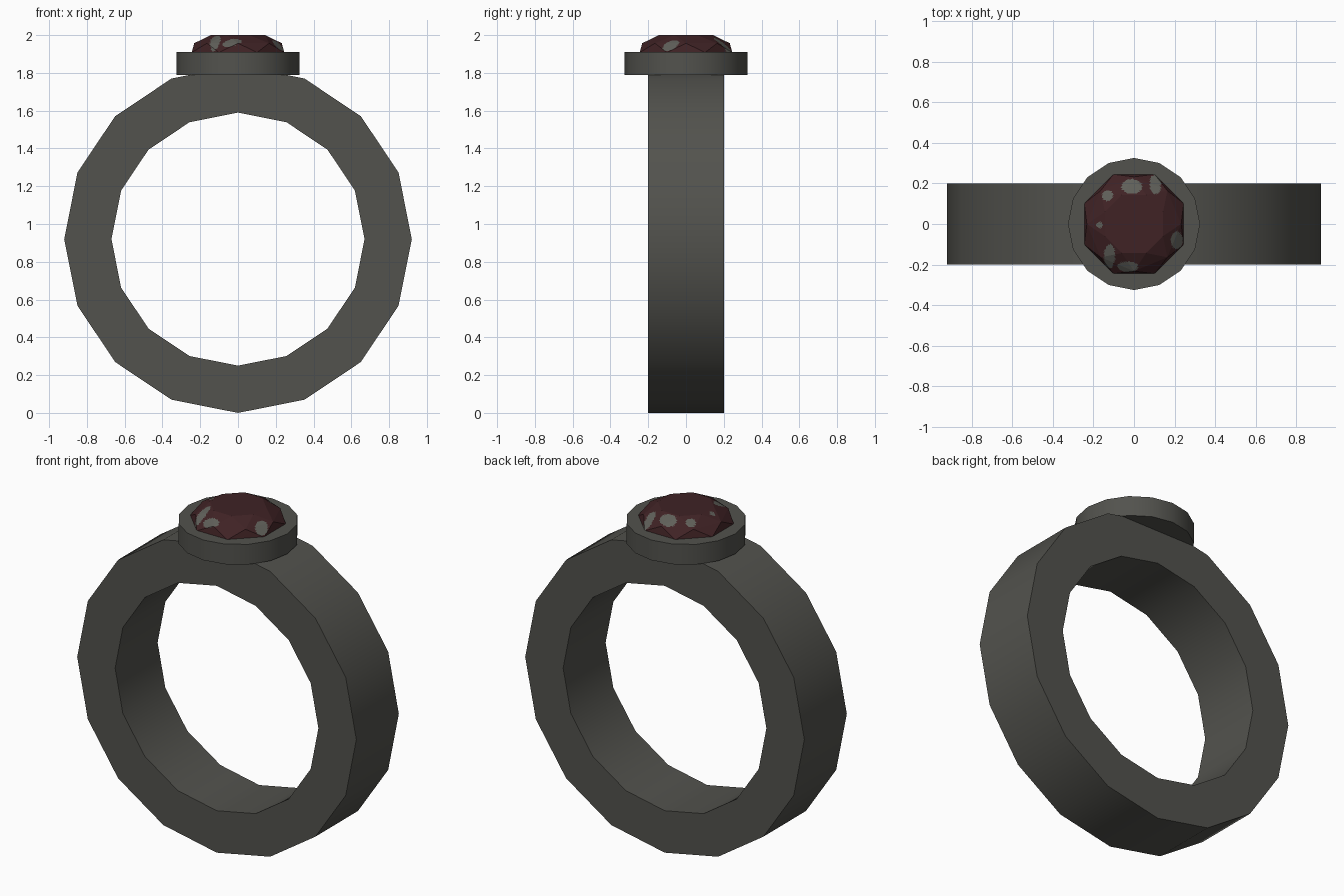
import bpy, bmesh, math
from mathutils import Vector

if "Cube" in bpy.data.objects:
    bpy.data.objects.remove(bpy.data.objects["Cube"])


def material(name, rgb):
    m = bpy.data.materials.new(name)
    m.diffuse_color = (*rgb, 1)
    m.use_nodes = True
    m.node_tree.nodes["Principled BSDF"].inputs["Base Color"].default_value = m.diffuse_color
    return m


METAL = material("dark grey metal", (0.085, 0.085, 0.075))
RED = material("deep red stone", (0.050, 0.016, 0.018))
FLECK = material("grey fleck", (0.115, 0.115, 0.10))


def add_object(name, bm, mats, smooth=True):
    bmesh.ops.recalc_face_normals(bm, faces=bm.faces)
    mesh = bpy.data.meshes.new(name)
    bm.to_mesh(mesh)
    bm.free()
    for m in mats:
        mesh.materials.append(m)
    ob = bpy.data.objects.new(name, mesh)
    bpy.context.collection.objects.link(ob)
    if smooth:
        bpy.ops.object.select_all(action='DESELECT')
        ob.select_set(True)
        bpy.context.view_layer.objects.active = ob
        bpy.ops.object.shade_smooth_by_angle(angle=math.radians(30))
    return ob


def ring(bm, r, z, n, turn=0.0):
    return [bm.verts.new((r * math.cos(2 * math.pi * (i + turn) / n),
                          r * math.sin(2 * math.pi * (i + turn) / n), z)) for i in range(n)]


# finger band: rectangular section swept round 16 sides, axis along y
bm = bmesh.new()
N, CZ = 16, 0.92
loops = []
for i in range(N):
    a = 2 * math.pi * i / N
    loops.append([bm.verts.new((r * math.cos(a), y, CZ + r * math.sin(a)))
                  for r, y in ((0.92, -0.2), (0.92, 0.2), (0.67, 0.2), (0.67, -0.2))])
for i in range(N):
    a, b = loops[i], loops[(i + 1) % N]
    for k in range(4):
        bm.faces.new((a[k], a[(k + 1) % 4], b[(k + 1) % 4], b[k]))
add_object("finger_band", bm, [METAL])

# round setting disc
bm = bmesh.new()
bmesh.ops.create_cone(bm, cap_ends=True, segments=16, radius1=0.325, radius2=0.325, depth=0.12)
bmesh.ops.translate(bm, verts=bm.verts, vec=Vector((0, 0, 1.85)))
add_object("setting", bm, [METAL])

# faceted stone: eight-sided girdle, staggered crown ring, flat table
bm = bmesh.new()
girdle = ring(bm, 0.265, 1.908, 8, 0.5)
crown = ring(bm, 0.232, 1.957, 8)
table = ring(bm, 0.155, 2.0, 8, 0.5)
bm.faces.new(table)
for i in range(8):
    j = (i + 1) % 8
    bm.faces.new((girdle[i], crown[j], crown[i]))
    bm.faces.new((girdle[i], girdle[j], crown[j]))
    bm.faces.new((table[i], crown[i], crown[j]))
    bm.faces.new((table[i], crown[j], table[j]))
bmesh.ops.subdivide_edges(bm, edges=bm.edges[:], cuts=11, use_grid_fill=True)

# grey flecks on the crown facets: x, y, half width, half depth
FLECKS = ((-0.13, 0.14, 0.027, 0.027), (-0.01, 0.185, 0.05, 0.036), (0.105, 0.195, 0.028, 0.048),
          (-0.17, -0.005, 0.016, 0.016), (0.21, -0.08, 0.03, 0.042),
          (-0.12, -0.16, 0.028, 0.06), (-0.03, -0.21, 0.05, 0.026))
for f in bm.faces:
    c = f.calc_center_median()
    if any(((c.x - x) / w) ** 2 + ((c.y - y) / d) ** 2 < 1 for x, y, w, d in FLECKS):
        f.material_index = 1
add_object("stone", bm, [RED, FLECK], smooth=False)
